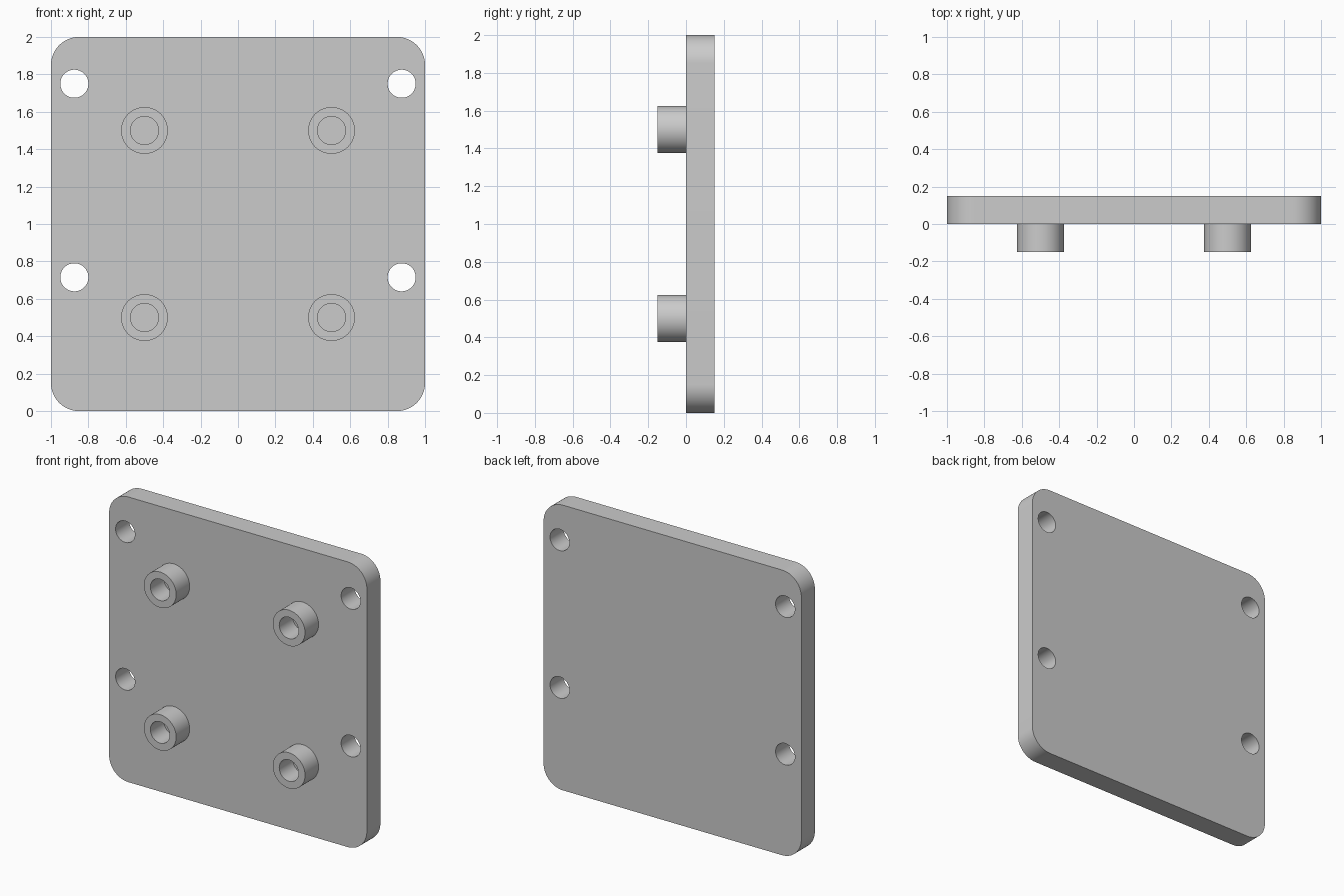
import bpy
import bmesh
from math import cos, sin, pi, radians
from mathutils import Matrix

cube = bpy.data.objects.get("Cube")
if cube:
    bpy.data.objects.remove(cube, do_unlink=True)

grey = bpy.data.materials.new("plain grey")
grey.use_nodes = True
colour = (0.6, 0.6, 0.6, 1)
grey.diffuse_color = colour
grey.node_tree.nodes["Principled BSDF"].inputs["Base Color"].default_value = colour


def circle(x, z, r, n=64):
    return [(x + r * cos(2 * pi * i / n), z + r * sin(2 * pi * i / n)) for i in range(n)]


def rounded_square(half, r, zc, n=16):
    pts = []
    for corner, (sx, sz) in enumerate([(1, 1), (-1, 1), (-1, -1), (1, -1)]):
        for i in range(n + 1):
            a = (corner + i / n) * pi / 2
            pts.append((sx * (half - r) + r * cos(a), zc + sz * (half - r) + r * sin(a)))
    return pts


def extruded(name, outlines, y0, y1):
    """Fill closed x-z outlines (inner ones become holes) and extrude from y0 to y1."""
    curve = bpy.data.curves.new(name, "CURVE")
    curve.dimensions = "2D"
    curve.fill_mode = "BOTH"
    curve.extrude = (y1 - y0) / 2
    for pts in outlines:
        spline = curve.splines.new("POLY")
        spline.points.add(len(pts) - 1)
        for p, (x, z) in zip(spline.points, pts):
            p.co = (x, z, 0, 1)
        spline.use_cyclic_u = True
    obj = bpy.data.objects.new(name, curve)
    bpy.context.collection.objects.link(obj)
    bpy.ops.object.select_all(action="DESELECT")
    obj.select_set(True)
    bpy.context.view_layer.objects.active = obj
    bpy.ops.object.convert(target="MESH")
    obj = bpy.context.object
    # Stand the profile upright and weld the caps to the walls
    obj.data.transform(Matrix.Translation((0, (y0 + y1) / 2, 0)) @ Matrix.Rotation(pi / 2, 4, "X"))
    bm = bmesh.new()
    bm.from_mesh(obj.data)
    bmesh.ops.remove_doubles(bm, verts=bm.verts, dist=0.0001)
    bmesh.ops.recalc_face_normals(bm, faces=bm.faces)
    bm.to_mesh(obj.data)
    bm.free()
    obj.data.materials.clear()
    obj.data.materials.append(grey)
    bpy.ops.object.shade_smooth_by_angle(angle=radians(30))
    return obj


# Rounded plate with four through holes near the side edges
holes = [circle(x, z, 0.075) for x in (-0.875, 0.875) for z in (0.715, 1.75)]
extruded("mounting_plate", [rounded_square(1, 0.15, 1)] + holes, 0, 0.15)

# Four hollow standoffs on the front face
for level, z in (("lower", 0.5), ("upper", 1.5)):
    for side, x in (("right", -0.5), ("left", 0.5)):
        extruded(f"{level}_{side}_standoff", [circle(x, z, 0.125), circle(x, z, 0.075)], -0.15, 0)
